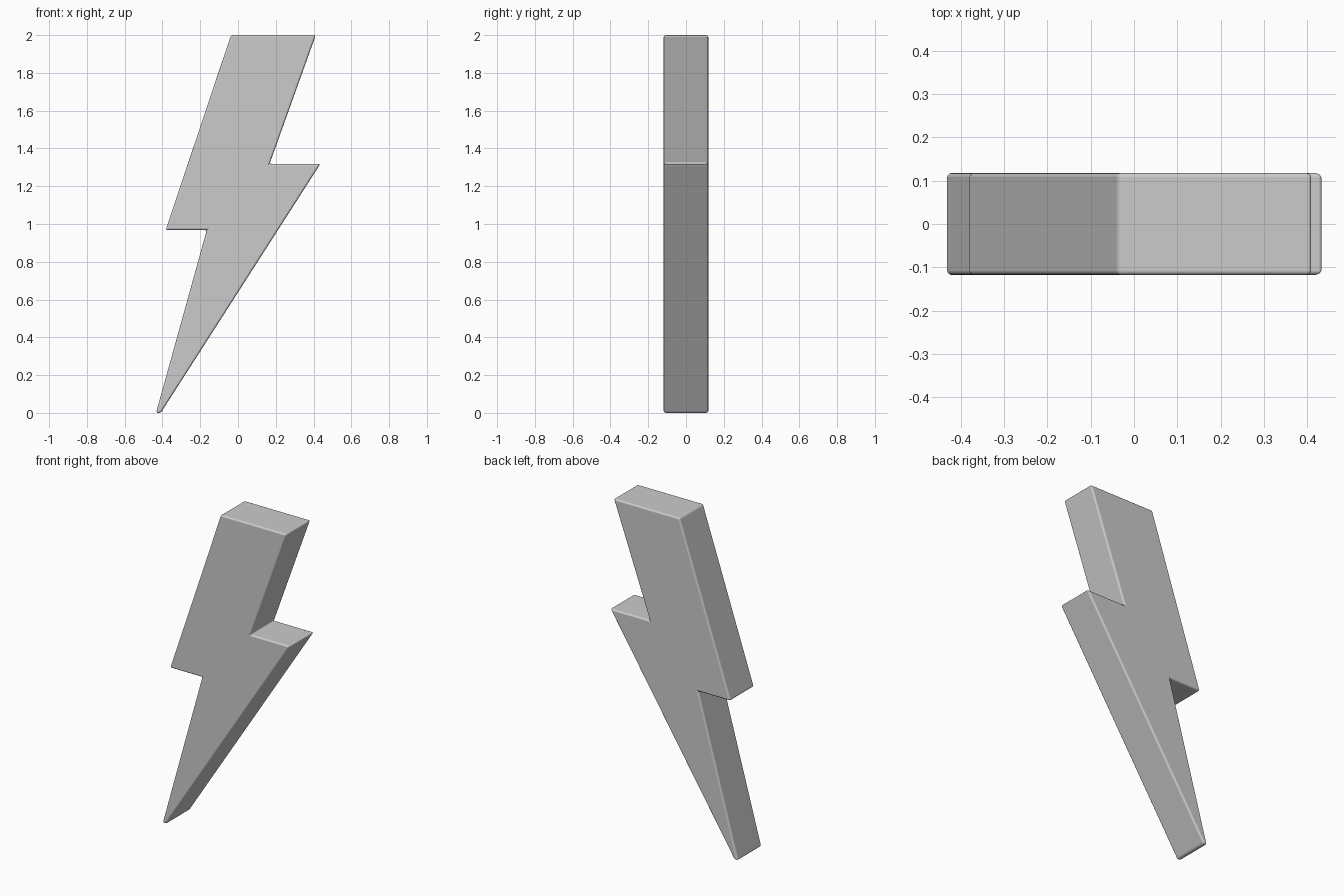
import bpy
import bmesh
from mathutils import Vector

if "Cube" in bpy.data.objects:
    bpy.data.objects.remove(bpy.data.objects["Cube"])

HALF_DEPTH = 0.118

# Bolt outline in the front (x, z) plane
outline = [(-0.434, 0.0), (-0.409, 0.0), (0.436, 1.318), (0.167, 1.318),
           (0.412, 2.0), (-0.037, 2.0), (-0.383, 0.968), (-0.165, 0.968)]

# Extrude the outline through the depth
bm = bmesh.new()
front = bm.faces.new([bm.verts.new((x, -HALF_DEPTH, z)) for x, z in outline])
result = bmesh.ops.extrude_face_region(bm, geom=[front], use_keep_orig=True)
moved = [v for v in result["geom"] if isinstance(v, bmesh.types.BMVert)]
bmesh.ops.translate(bm, vec=Vector((0, 2 * HALF_DEPTH, 0)), verts=moved)
bmesh.ops.recalc_face_normals(bm, faces=bm.faces)

mesh = bpy.data.meshes.new("lightning_bolt")
bm.to_mesh(mesh)
bm.free()
bolt = bpy.data.objects.new("lightning_bolt", mesh)
bpy.context.collection.objects.link(bolt)

# Small rounded edges
bevel = bolt.modifiers.new("rounded_edges", "BEVEL")
bevel.width = 0.011
bevel.segments = 3
bevel.limit_method = "ANGLE"
bevel.harden_normals = True

bpy.context.view_layer.objects.active = bolt
bolt.select_set(True)
bpy.ops.object.shade_smooth_by_angle()
